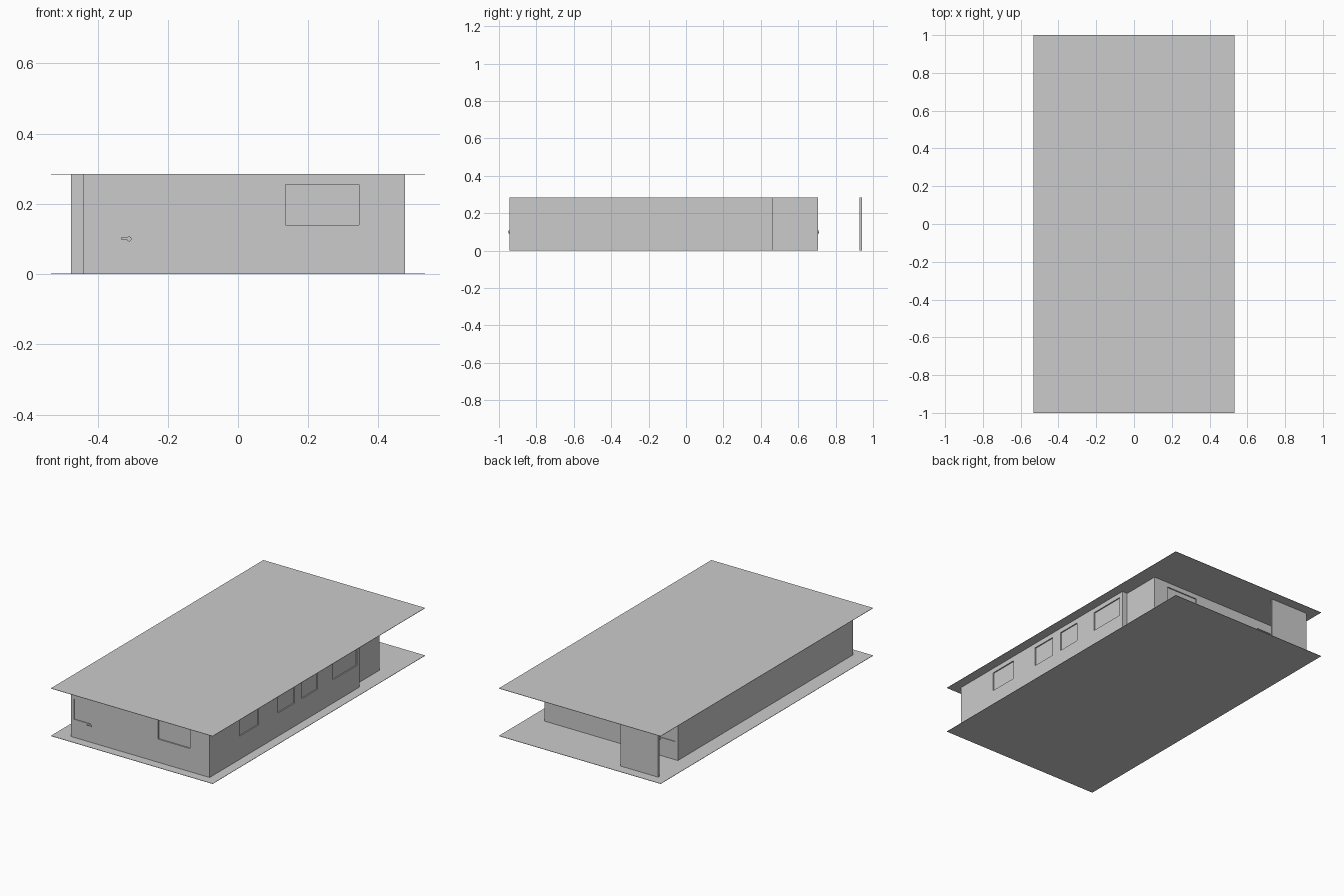
import bpy
import bmesh
from mathutils import Matrix, Vector

if "Cube" in bpy.data.objects:
    bpy.data.objects.remove(bpy.data.objects["Cube"], do_unlink=True)

grey = bpy.data.materials.new("plain_grey")
grey.use_nodes = True
grey.diffuse_color = (0.6, 0.6, 0.6, 1)
grey.node_tree.nodes["Principled BSDF"].inputs["Base Color"].default_value = grey.diffuse_color

HEIGHT = 0.285
SLAB = 0.002
LEFT, RIGHT, RECESS = -0.44, 0.475, 0.44
FRONT, STEP, BACK = -0.945, 0.465, 0.705
WALL = 0.012


def finish(name, bm):
    mesh = bpy.data.meshes.new(name)
    bm.to_mesh(mesh)
    bm.free()
    mesh.materials.append(grey)
    obj = bpy.data.objects.new(name, mesh)
    bpy.context.collection.objects.link(obj)
    return obj


def add_box(bm, x, y, z):
    """Add a box given its (low, high) range on each axis."""
    centre = Vector([(a + b) / 2 for a, b in (x, y, z)])
    size = [b - a for a, b in (x, y, z)]
    bmesh.ops.create_cube(bm, size=1, matrix=Matrix.Translation(centre) @ Matrix.Diagonal((*size, 1)))


def box(name, x, y, z):
    bm = bmesh.new()
    add_box(bm, x, y, z)
    return finish(name, bm)


def apply(obj, modifier):
    with bpy.context.temp_override(object=obj, active_object=obj):
        bpy.ops.object.modifier_apply(modifier=modifier.name)


# Floor and ceiling slabs
box("floor", (-0.533, 0.533), (-1, 1), (0, SLAB))
box("ceiling", (-0.533, 0.533), (-1, 1), (HEIGHT - SLAB, HEIGHT))

# Outer walls: stepped plan raised to the ceiling and thickened inward
plan = [(LEFT, FRONT), (RIGHT, FRONT), (RIGHT, STEP),
        (RECESS, STEP), (RECESS, BACK), (LEFT, BACK)]
bm = bmesh.new()
low = [bm.verts.new((x, y, SLAB)) for x, y in plan]
high = [bm.verts.new((x, y, HEIGHT - SLAB)) for x, y in plan]
for i in range(len(plan)):
    j = (i + 1) % len(plan)
    bm.faces.new((low[i], low[j], high[j], high[i]))
walls = finish("outer_walls", bm)
shell = walls.modifiers.new("thickness", "SOLIDIFY")
shell.thickness = WALL
shell.offset = -1
shell.use_even_offset = True
apply(walls, shell)

# Shallow recesses for the window panes and door panels
bm = bmesh.new()
sill = (0.14, 0.255)
for y in [(-0.665, -0.485), (-0.3, -0.145), (-0.075, 0.07), (0.215, 0.44)]:
    add_box(bm, (RIGHT - 0.007, RIGHT + 0.1), y, sill)
for face, out in [(FRONT, -1), (BACK, 1)]:
    for x, z, depth in [((0.135, 0.345), sill, 0.007), ((-0.42, -0.31), (0.11, 0.23), 0.004)]:
        add_box(bm, x, sorted((face - out * depth, face + out * 0.1)), z)
cutter = finish("recess_cutter", bm)
cutter.hide_render = True
cut = walls.modifiers.new("recesses", "BOOLEAN")
cut.operation = "DIFFERENCE"
cut.solver = "EXACT"
cut.object = cutter
apply(walls, cut)
bpy.data.objects.remove(cutter, do_unlink=True)

# Lever handles on the front and back doors
for name, face, out in [("front_door_handle", FRONT, -1), ("back_door_handle", BACK, 1)]:
    bm = bmesh.new()
    add_box(bm, (-0.333, -0.306), sorted((face + out * 0.004, face + out * 0.007)), (0.099, 0.104))
    bmesh.ops.create_cone(bm, cap_ends=True, segments=16, radius1=0.007, radius2=0.007, depth=0.006,
                          matrix=Matrix.Translation((-0.31, face + out * 0.002, 0.1))
                          @ Matrix.Rotation(1.5708, 4, "X"))
    finish(name, bm)

# Inner pilasters on the front and side walls
inner = (SLAB, HEIGHT - SLAB)
box("front_pilaster", (-0.03, 0.04), (FRONT + WALL, FRONT + 0.03), inner)
for name, y in [("side_pilaster_front", -0.41), ("side_pilaster_back", 0.15)]:
    box(name, (RIGHT - 0.03, RIGHT - WALL), (y - 0.03, y + 0.03), inner)

# Free-standing screen behind the back wall
box("back_screen", (-0.475, -0.225), (0.928, 0.94), inner)
